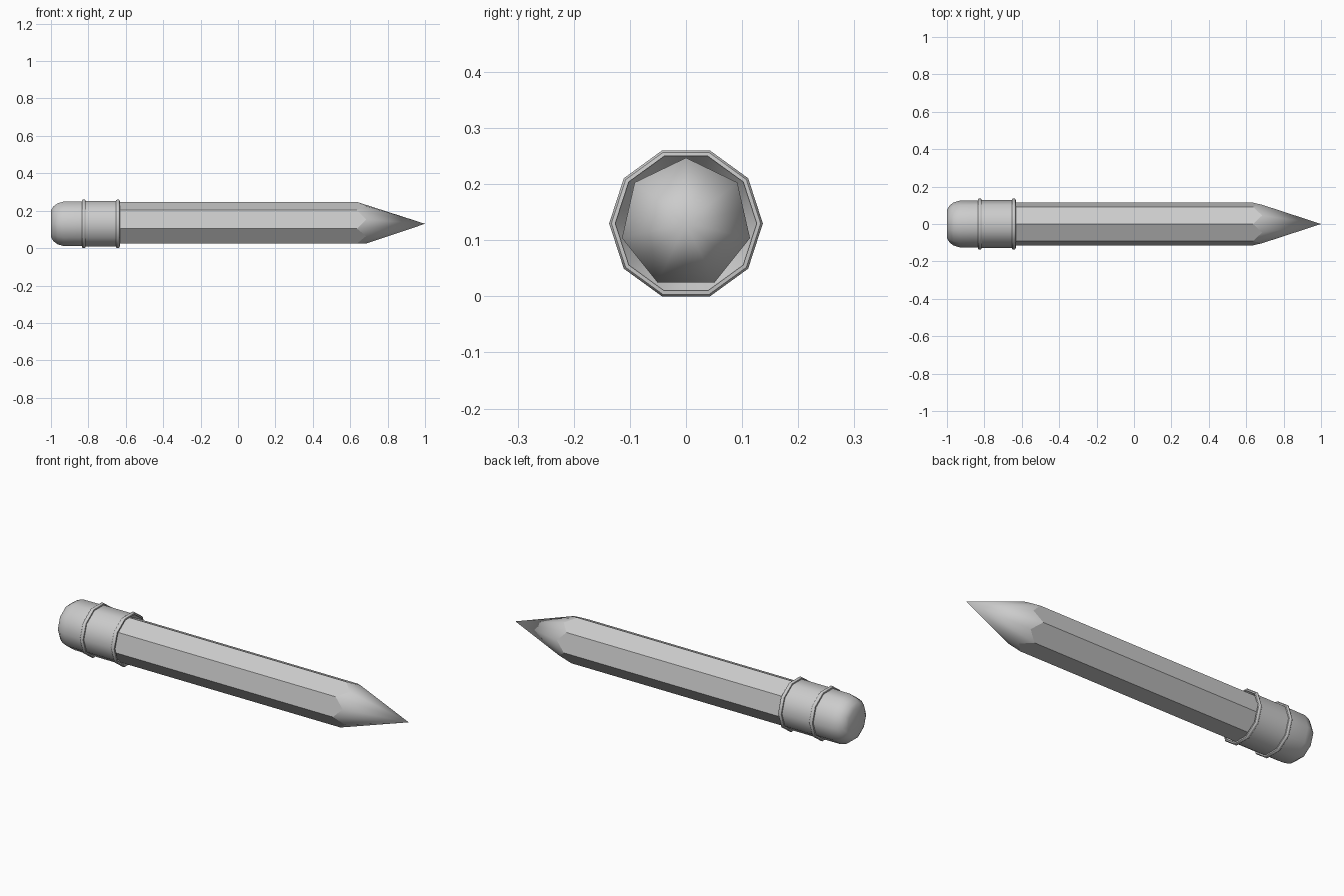
import bpy, bmesh
from math import pi, sin, cos, radians

if "Cube" in bpy.data.objects:
    bpy.data.objects.remove(bpy.data.objects["Cube"])

CZ = 0.13  # height of the pencil axis


def finish(name, bm, smooth=True):
    bmesh.ops.recalc_face_normals(bm, faces=bm.faces)
    mesh = bpy.data.meshes.new(name)
    bm.to_mesh(mesh)
    bm.free()
    for p in mesh.polygons:
        p.use_smooth = smooth
    if smooth:
        mesh.set_sharp_from_angle(angle=radians(42))
    obj = bpy.data.objects.new(name, mesh)
    bpy.context.collection.objects.link(obj)
    return obj


def ring(bm, x, r, n, start=0.0):
    return [bm.verts.new((x, r * cos(start + 2 * pi * i / n),
                          CZ + r * sin(start + 2 * pi * i / n))) for i in range(n)]


def bridge(bm, a, b):
    n = len(a)
    for i in range(n):
        j = (i + 1) % n
        bm.faces.new((a[i], a[j], b[j], b[i]))


def lathe(name, profile, n=10, cap_start=False, cap_end=False, closed=False):
    bm = bmesh.new()
    rings = [ring(bm, x, r, n) for x, r in profile]
    for a, b in zip(rings, rings[1:]):
        bridge(bm, a, b)
    if closed:
        bridge(bm, rings[-1], rings[0])
    if cap_start:
        bm.faces.new(rings[0])
    if cap_end:
        bm.faces.new(rings[-1])
    return finish(name, bm)


# seven-sided section: corners and face middles alternate
R, N = 0.117, 7
AP = R * cos(pi / N)


def scallop(bm):
    verts = []
    for i in range(2 * N):
        a = pi / 2 + i * pi / N
        x, r = (0.636, R) if i % 2 == 0 else (0.685, AP)
        verts.append(bm.verts.new((x, r * cos(a), CZ + r * sin(a))))
    return verts


# wooden shaft, flat faces ending in scallops
bm = bmesh.new()
back = ring(bm, -0.70, R, N, pi / 2)
front = scallop(bm)
for i in range(N):
    j = (i + 1) % N
    bm.faces.new((back[i], back[j], front[(2 * i + 2) % (2 * N)],
                  front[2 * i + 1], front[2 * i]))
bm.faces.new(back)
finish("shaft", bm, smooth=False)

# sharpened tip
bm = bmesh.new()
rim = scallop(bm)
apex = bm.verts.new((1.0, 0, CZ))
for i in range(2 * N):
    bm.faces.new((rim[i], rim[(i + 1) % (2 * N)], apex))
finish("sharpened_tip", bm)

# rounded eraser
lathe("eraser", [(-1.0, 0.075), (-0.987, 0.098), (-0.965, 0.115),
                 (-0.932, 0.125), (-0.824, 0.126)], cap_start=True)

# metal sleeve, its open end tapering in to the shaft
lathe("ferrule", [(-0.824, 0.127), (-0.637, 0.127), (-0.675, 0.10)])

# raised bands
for name, x in (("rear_band", -0.824), ("front_band", -0.642)):
    lathe(name, [(x - 0.010, 0.126), (x - 0.009, 0.133), (x - 0.004, 0.137),
                 (x + 0.004, 0.137), (x + 0.009, 0.133), (x + 0.010, 0.126)],
          closed=True)
